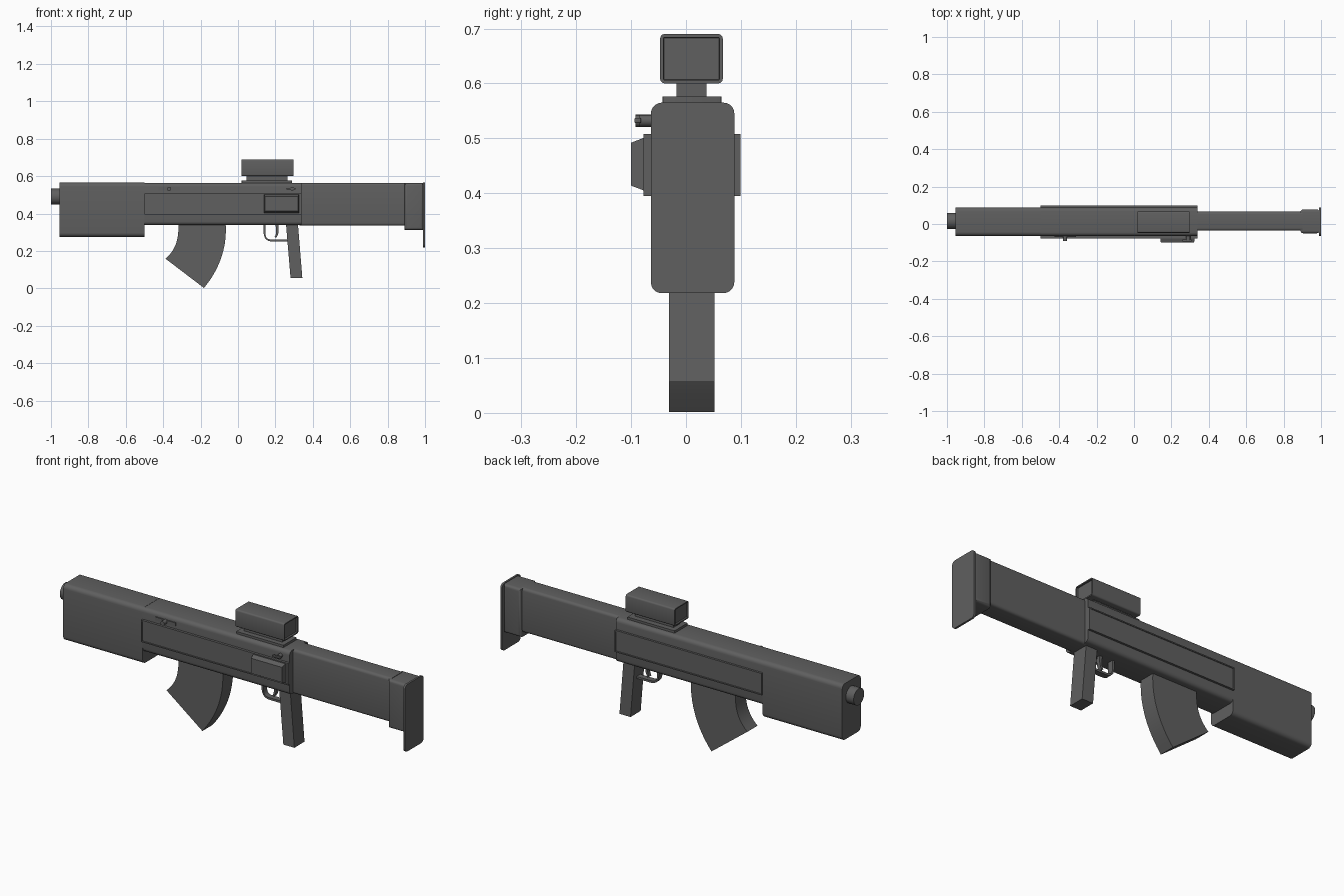
import bpy, bmesh, math
from mathutils import Vector

cube = bpy.data.objects.get("Cube")
if cube:
    bpy.data.objects.remove(cube)

grey = bpy.data.materials.new("dark grey")
grey.use_nodes = True
COLOUR = (0.115, 0.115, 0.115, 1)
grey.diffuse_color = COLOUR
bsdf = next(n for n in grey.node_tree.nodes if n.type == 'BSDF_PRINCIPLED')
bsdf.inputs["Base Color"].default_value = COLOUR
bsdf.inputs["Roughness"].default_value = 0.6

MID = 0.012  # sideways centre of the body


def finish(name, bm, smooth=True):
    bmesh.ops.recalc_face_normals(bm, faces=bm.faces)
    mesh = bpy.data.meshes.new(name)
    bm.to_mesh(mesh)
    bm.free()
    mesh.materials.append(grey)
    obj = bpy.data.objects.new(name, mesh)
    bpy.context.collection.objects.link(obj)
    if smooth:
        bpy.ops.object.select_all(action='DESELECT')
        obj.select_set(True)
        bpy.context.view_layer.objects.active = obj
        bpy.ops.object.shade_smooth_by_angle(angle=math.radians(35))
    return obj


def box_mesh(x, y, z):
    bm = bmesh.new()
    bmesh.ops.create_cube(bm, size=1)
    for v in bm.verts:
        v.co = Vector([(r[0] + r[1]) / 2 + c * (r[1] - r[0]) for c, r in zip(v.co, (x, y, z))])
    return bm


def box(name, x, y, z, bevel=0, axes="xyz", segments=3):
    """Box between ranges; only edges running along the given axes are rounded."""
    bm = box_mesh(x, y, z)
    if bevel:
        def runs(e):
            d = e.verts[0].co - e.verts[1].co
            return "xyz"[max(range(3), key=lambda i: abs(d[i]))] in axes
        bmesh.ops.bevel(bm, geom=[e for e in bm.edges if runs(e)], offset=bevel,
                        segments=segments, profile=0.5, affect='EDGES')
    return finish(name, bm)


def prism(name, outline, y):
    """Side outline (x, z) extruded across the y range."""
    bm = bmesh.new()
    face = bm.faces.new([bm.verts.new((px, y[0], pz)) for px, pz in outline])
    new = bmesh.ops.extrude_face_region(bm, geom=[face])["geom"]
    bmesh.ops.translate(bm, vec=(0, y[1] - y[0], 0),
                        verts=[v for v in new if isinstance(v, bmesh.types.BMVert)])
    return finish(name, bm)


def cylinder(name, centre, radius, depth, axis, sides=32):
    bm = bmesh.new()
    bmesh.ops.create_cone(bm, cap_ends=True, segments=sides, radius1=radius,
                          radius2=radius, depth=depth)
    turn = Vector((0, 0, 1)).rotation_difference(Vector(axis)).to_matrix().to_4x4()
    bmesh.ops.transform(bm, matrix=turn, verts=bm.verts)
    bmesh.ops.translate(bm, vec=centre, verts=bm.verts)
    return finish(name, bm)


def curve_points(p0, p1, p2, p3, steps=10):
    """Cubic curve through the side plane."""
    out = []
    for i in range(steps + 1):
        t = i / steps
        s = 1 - t
        out.append(tuple(s**3 * a + 3 * s * s * t * b + 3 * s * t * t * c + t**3 * d
                         for a, b, c, d in zip(p0, p1, p2, p3)))
    return out


# Body
BODY = (-0.064, 0.088)
box("fore_end", (-0.955, -0.5), BODY, (0.275, 0.565), 0.022, "x", 5)
box("receiver", (-0.5, 0.34), BODY, (0.338, 0.564), 0.02, "x", 4)
box("stock", (0.33, 0.9), (-0.036, 0.066), (0.335, 0.564), 0.014, "x", 4)
box("butt_block", (0.89, 0.992), (-0.05, 0.078), (0.312, 0.562), 0.015, "xz", 4)
box("butt_plate", (0.99, 1.0), BODY, (0.218, 0.565), 0.02, "x", 5)
cylinder("muzzle", (-0.97, 0.016, 0.49), 0.043, 0.06, (1, 0, 0))

# Raised side panels, each with a shallow inset face
for name, y, side in (("right_panel", (-0.077, -0.05), -1), ("left_panel", (0.07, 0.099), 1)):
    bm = box_mesh((-0.5, 0.34), y, (0.395, 0.508))
    bm.normal_update()
    outer = [f for f in bm.faces if f.normal.y * side > 0.9]
    bmesh.ops.inset_region(bm, faces=outer, thickness=0.008, depth=0)
    bmesh.ops.inset_region(bm, faces=outer, thickness=0.001, depth=-0.003)
    finish(name, bm, False)

# Sloped port cover on the right
bm = box_mesh((0.14, 0.325), (-0.1, -0.074), (0.404, 0.502))
for v in bm.verts:
    if v.co.y < -0.09:
        v.co.z += 0.016 if v.co.z > 0.45 else 0
        v.co.z = 0.453 + (v.co.z - 0.453) * (0.6 if v.co.z > 0.45 else 0.8)
        v.co.x = 0.2325 + (v.co.x - 0.2325) * 0.96
finish("port_cover", bm, False)

# Sight on its mount, with a recessed window at each end
box("mount_plate", (0.02, 0.29), (-0.043, 0.065), (0.555, 0.576), 0.004, "z", 2)
box("mount_post", (0.045, 0.265), (-0.017, 0.037), (0.57, 0.605))
bm = box_mesh((0.018, 0.298), (-0.047, 0.067), (0.6, 0.69))
bmesh.ops.bevel(bm, geom=[e for e in bm.edges if abs(e.verts[0].co.x - e.verts[1].co.x) > 0.1],
                offset=0.008, segments=3, profile=0.5, affect='EDGES')
bm.normal_update()
ends = [f for f in bm.faces if abs(f.normal.x) > 0.9]
bmesh.ops.inset_individual(bm, faces=ends, thickness=0.006, depth=0)
bmesh.ops.inset_individual(bm, faces=ends, thickness=0.001, depth=-0.008)
finish("sight", bm)

# Curved magazine
front_edge = curve_points((-0.318, 0.35), (-0.318, 0.27), (-0.325, 0.215), (-0.387, 0.158))
rear_edge = curve_points((-0.066, 0.35), (-0.056, 0.22), (-0.1, 0.1), (-0.182, 0.002))
prism("magazine", front_edge + rear_edge[::-1], (-0.031, 0.052))

# Grip and trigger
prism("grip", [(0.256, 0.35), (0.32, 0.35), (0.344, 0.056), (0.281, 0.056)], (-0.031, 0.052))
prism("trigger", curve_points((0.197, 0.35), (0.207, 0.32), (0.207, 0.29), (0.196, 0.275), 6)
      + curve_points((0.204, 0.27), (0.22, 0.29), (0.22, 0.32), (0.215, 0.35), 6), (0.002, 0.022))


def guard_path(inset):
    left, bottom = 0.136 + inset, 0.25 + inset
    return ([(left, 0.35)] + curve_points((left, 0.31), (left, 0.27), (0.15, bottom), (0.185, bottom), 8)
            + [(0.275, bottom)])


prism("trigger_guard", guard_path(0) + guard_path(0.011)[::-1], (-0.003, 0.027))

# Small controls on the right side
box("slide_bar", (-0.425, -0.31), (-0.069, -0.06), (0.523, 0.541))
cylinder("slide_knob", (-0.368, -0.077, 0.532), 0.011, 0.03, (0, 1, 0), 16)
cylinder("selector_pivot", (0.29, -0.074, 0.532), 0.011, 0.024, (0, 1, 0), 16)
box("selector_lever", (0.258, 0.308), (-0.094, -0.082), (0.528, 0.537), 0.002)
